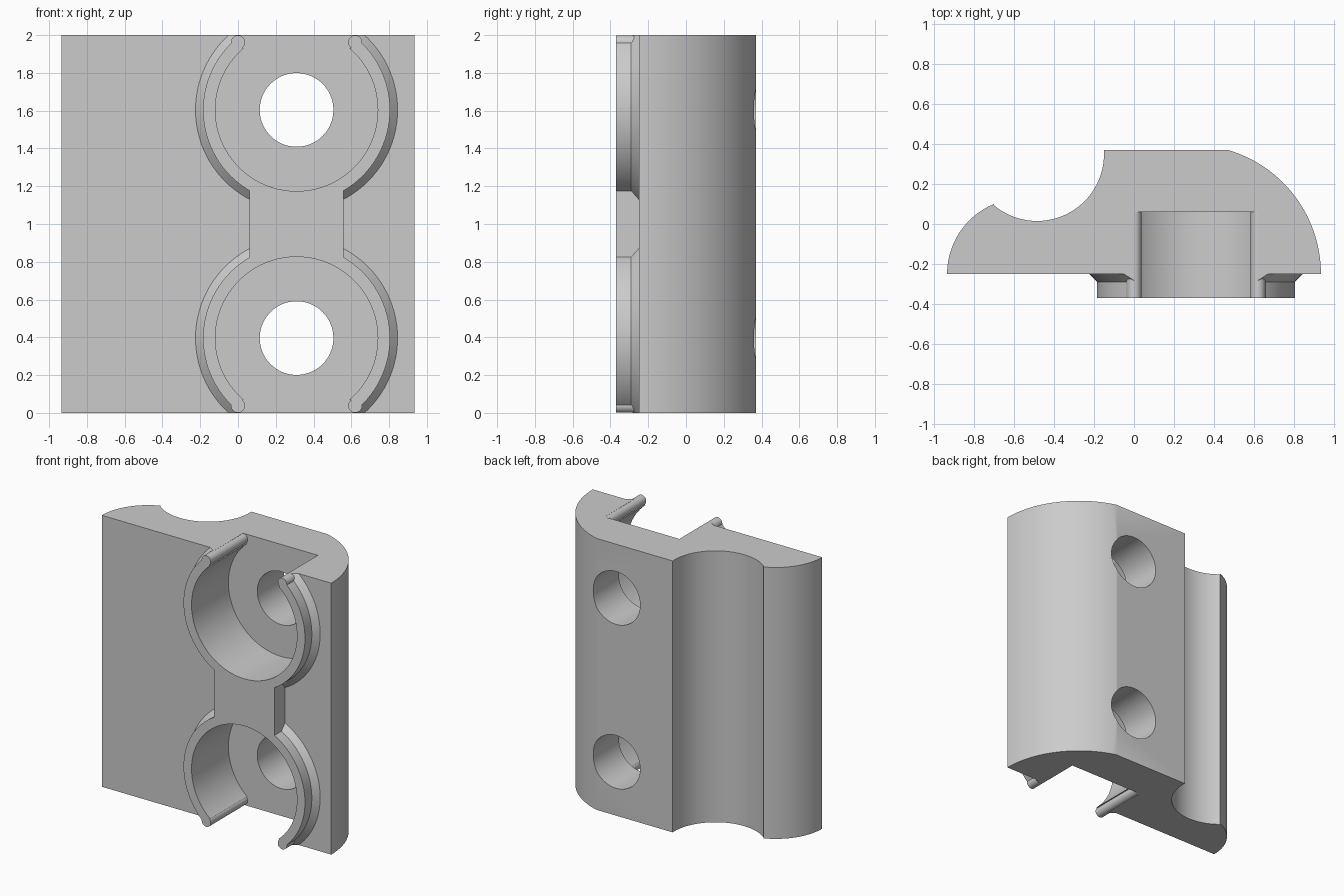
import bpy, bmesh, math
from mathutils import Matrix

default = bpy.data.objects.get("Cube")
if default:
    bpy.data.objects.remove(default, do_unlink=True)

HOLE_X = 0.31
HOLE_OFFSET = 0.604          # distance of each hole from mid height
FRONT, FACE, BACK = -0.37, -0.25, 0.37

grey = bpy.data.materials.new("plain grey")
grey.use_nodes = True
colour = (0.6, 0.6, 0.6, 1)
grey.diffuse_color = colour
grey.node_tree.nodes["Principled BSDF"].inputs["Base Color"].default_value = colour


def finish(name, bm):
    bmesh.ops.recalc_face_normals(bm, faces=bm.faces)
    mesh = bpy.data.meshes.new(name)
    bm.to_mesh(mesh)
    bm.free()
    mesh.materials.append(grey)
    ob = bpy.data.objects.new(name, mesh)
    bpy.context.collection.objects.link(ob)
    return ob


def box(name, x0, x1, y0, y1, z0, z1):
    bm = bmesh.new()
    m = (Matrix.Translation(((x0 + x1) / 2, (y0 + y1) / 2, (z0 + z1) / 2))
         @ Matrix.Diagonal((x1 - x0, y1 - y0, z1 - z0, 1)))
    bmesh.ops.create_cube(bm, size=1, matrix=m)
    return finish(name, bm)


def turned(name, x, z, rings, sides=96):
    """Solid turned about a front-to-back axis from (radius, y) rings."""
    bm = bmesh.new()
    loops = []
    for r, y in rings:
        loops.append([bm.verts.new((x + r * math.cos(math.tau * i / sides), y,
                                    z + r * math.sin(math.tau * i / sides)))
                      for i in range(sides)])
    for a, b in zip(loops, loops[1:]):
        for i in range(sides):
            j = (i + 1) % sides
            bm.faces.new((a[i], a[j], b[j], b[i]))
    bm.faces.new(loops[0])
    bm.faces.new(loops[-1])
    return finish(name, bm)


def arc(cx, cy, r, start, end, steps):
    return [(cx + r * math.cos(math.radians(start + (end - start) * i / steps)),
             cy + r * math.sin(math.radians(start + (end - start) * i / steps)))
            for i in range(steps + 1)]


def combine(target, tool, operation):
    mod = target.modifiers.new(operation.lower(), "BOOLEAN")
    mod.operation = operation
    mod.solver = "EXACT"
    mod.object = tool
    bpy.context.view_layer.objects.active = target
    bpy.ops.object.modifier_apply(modifier=mod.name)
    bpy.data.objects.remove(tool, do_unlink=True)


# Body: outline with rounded edges and a round groove, drawn upwards
outline = arc(0.289, FACE, 0.646, 0, 73.7, 28)
outline += [(-0.151, BACK)]
outline += arc(-0.485, 0.35, 0.335, 0, -130, 32)
outline += arc(-0.557, FACE, 0.378, 112.2, 180, 20)
bm = bmesh.new()
base = bm.faces.new([bm.verts.new((x, y, -0.2)) for x, y in outline])
grown = bmesh.ops.extrude_face_region(bm, geom=[base])
bmesh.ops.translate(bm, vec=(0, 0, 2.4),
                    verts=[v for v in grown["geom"] if isinstance(v, bmesh.types.BMVert)])
body = finish("clamp_body", bm)

# Raised collars with a sloped foot, and the bridge between them
for side in (1, -1):
    collar = turned("collar", HOLE_X, 1 + side * HOLE_OFFSET,
                    [(0.495, FRONT), (0.495, -0.29), (0.535, FACE), (0.535, -0.15)])
    combine(body, collar, "UNION")
combine(body, box("bridge", 0.062, 0.558, FRONT, -0.17, 0.7, 1.3), "UNION")

# Counterbores opening at the ends, and through holes
for side in (1, -1):
    z = 1 + side * HOLE_OFFSET
    combine(body, turned("counterbore", HOLE_X, z, [(0.43, -0.6), (0.43, 0.06)]), "DIFFERENCE")
    ends = sorted((1 + side * 0.932, 1 + side * 1.4))
    combine(body, box("end_opening", 0, 2 * HOLE_X, -0.6, 0.06, *ends), "DIFFERENCE")
    combine(body, turned("through_hole", HOLE_X, z, [(0.195, -0.6), (0.195, 0.6)], 64), "DIFFERENCE")

# Rounded lips where the counterbores break out of the ends
for side in (1, -1):
    for x in (0, 2 * HOLE_X):
        lip = turned("rounded_lip", x, 1 + side * 0.962, [(0.037, FRONT), (0.037, 0.1)], 32)
        combine(body, lip, "UNION")

# Trim both ends flat
combine(body, box("end_trim", -1.5, 1.5, -1, 1, 0, 2), "INTERSECT")

bpy.ops.object.select_all(action="DESELECT")
body.select_set(True)
bpy.context.view_layer.objects.active = body
bpy.ops.object.shade_smooth_by_angle(angle=math.radians(25))
